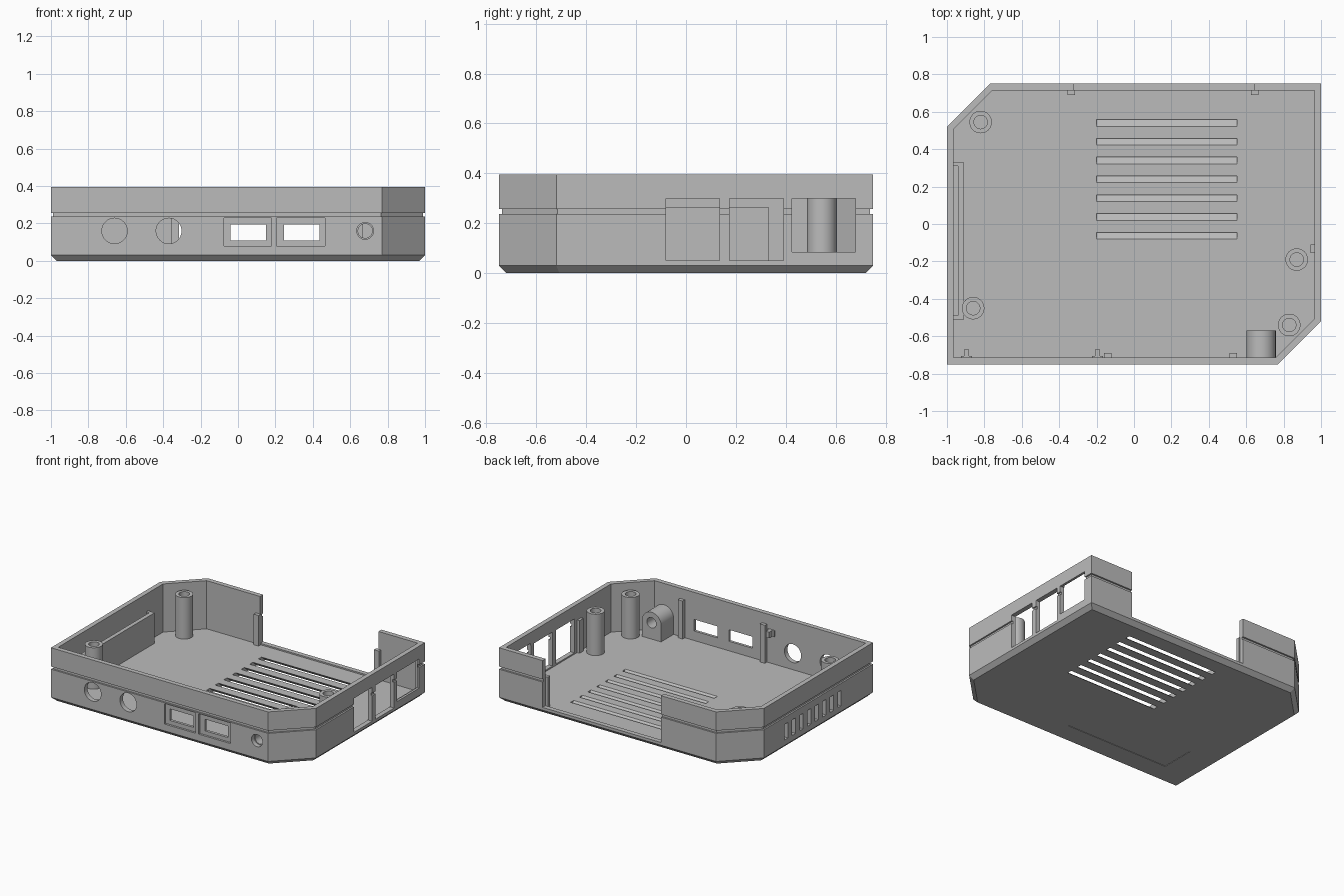
import bpy, bmesh, math

if "Cube" in bpy.data.objects:
    bpy.data.objects.remove(bpy.data.objects["Cube"])

grey = bpy.data.materials.new("plain_grey")
grey.diffuse_color = (0.5, 0.5, 0.5, 1)
grey.use_nodes = True
grey.node_tree.nodes["Principled BSDF"].inputs["Base Color"].default_value = grey.diffuse_color

H, FLOOR, WALL = 0.395, 0.04, 0.035


def finish(name, bm):
    bmesh.ops.recalc_face_normals(bm, faces=bm.faces)
    me = bpy.data.meshes.new(name)
    bm.to_mesh(me)
    bm.free()
    me.materials.append(grey)
    ob = bpy.data.objects.new(name, me)
    bpy.context.collection.objects.link(ob)
    return ob


def loft(bm, rings):
    """Skin a stack of equal-sized rings and cap both ends."""
    vs = [[bm.verts.new(p) for p in r] for r in rings]
    n = len(vs[0])
    for a, b in zip(vs, vs[1:]):
        for i in range(n):
            j = (i + 1) % n
            bm.faces.new((a[i], a[j], b[j], b[i]))
    bm.faces.new(vs[0])
    bm.faces.new(vs[-1])


def prism(bm, pts, axis, lo, hi):
    """Extrude a 2D profile along an axis."""
    def at(p, d):
        return {"x": (d, p[0], p[1]), "y": (p[0], d, p[1]), "z": (p[0], p[1], d)}[axis]
    loft(bm, [[at(p, lo) for p in pts], [at(p, hi) for p in pts]])


def box(bm, x0, x1, y0, y1, z0, z1):
    prism(bm, [(x0, y0), (x1, y0), (x1, y1), (x0, y1)], "z", z0, z1)


def circle(cx, cy, r, n=32, start=0.0, sweep=2 * math.pi):
    return [(cx + r * math.cos(start + sweep * i / n),
             cy + r * math.sin(start + sweep * i / n)) for i in range(n)]


def outline(z, d):
    """Case outline with two clipped corners, inset by d."""
    x, y, c = 1 - d, 0.75 - d, 0.23 - d * (2 - math.sqrt(2))
    return [(p, q, z) for p, q in ((-x, -y), (x - c, -y), (x, -y + c),
                                   (x, y), (-x + c, y), (-x, y - c))]


def cut(ob, bm):
    """Subtract a bmesh from an object for good."""
    cutter = finish("cutter", bm)
    cutter.hide_render = True
    m = ob.modifiers.new("cut", "BOOLEAN")
    m.operation, m.solver, m.object = "DIFFERENCE", "EXACT", cutter
    bpy.context.view_layer.update()
    me = bpy.data.meshes.new_from_object(ob.evaluated_get(bpy.context.evaluated_depsgraph_get()))
    ob.modifiers.clear()
    ob.data = me
    me.materials.clear()
    me.materials.append(grey)
    bpy.data.objects.remove(cutter)


# Tray: chamfered base, outer seam groove, hollow inside
bm = bmesh.new()
loft(bm, [outline(z, d) for z, d in (
    (0, 0.03), (0.03, 0), (0.237, 0), (0.237, 0.012), (0.257, 0.012),
    (0.257, 0), (H, 0), (H, WALL), (FLOOR, WALL))])
tray = finish("tray", bm)

# Main openings
bm = bmesh.new()
box(bm, -0.32, 0.645, 0.69, 0.8, 0.05, 0.5)                  # rear gap
for y0, y1, z0 in ((-0.08, 0.135, 0.05), (0.175, 0.39, 0.05), (0.425, 0.68, 0.085)):
    box(bm, 0.94, 1.1, y0, y1, z0, 0.30)                      # side ports
for x0, x1 in ((-0.075, 0.18), (0.205, 0.465)):
    box(bm, x0, x1, -0.8, -0.735, 0.08, 0.23)                 # port recesses
for x, r in ((-0.66, 0.068), (-0.37, 0.068), (0.68, 0.045)):
    prism(bm, circle(x, 0.16, r), "y", -0.8, -0.7)            # round holes
for k in range(8):
    y = 0.26 - 0.0885 * k
    box(bm, -1.1, -0.95, y - 0.02, y + 0.02, 0.07, 0.185)     # side vents
for k in range(7):
    y = 0.54 - 0.1005 * k                                     # slanted floor louvres
    prism(bm, [(y - 0.030, 0.05), (y + 0.006, 0.05),
               (y + 0.080, -0.01), (y + 0.044, -0.01)], "x", -0.2, 0.55)
box(bm, -0.75, 0.10, -0.57, -0.31, -0.05, 0.003)              # underside label recess
cut(tray, bm)

# Inner port windows and the thinned wall behind the last side port
bm = bmesh.new()
for x0, x1 in ((-0.04, 0.15), (0.245, 0.435)):
    box(bm, x0, x1, -0.8, -0.7, 0.11, 0.195)
box(bm, 0.94, 0.983, 0.43, 0.69, 0.075, 0.315)
cut(tray, bm)

# Screw posts with blind holes
for i, (x, y) in enumerate(((-0.82, 0.545), (-0.86, -0.45), (0.87, -0.19), (0.83, -0.54))):
    bm = bmesh.new()
    loft(bm, [[(p, q, z) for p, q in circle(x, y, r)] for r, z in (
        (0.06, FLOOR - 0.005), (0.06, 0.345), (0.036, 0.345), (0.036, 0.10))])
    finish(f"screw_post_{i + 1}", bm)

# Arched jack housing with a bore
bm = bmesh.new()
arch = circle(0.68, 0.16, 0.078, 24, 0, math.pi) + [(0.602, 0.16), (0.602, 0.035), (0.758, 0.035)]
prism(bm, arch, "y", -0.717, -0.57)
jack = finish("jack_housing", bm)
bm = bmesh.new()
prism(bm, circle(0.68, 0.16, 0.038), "y", -0.8, -0.5)
cut(jack, bm)

# Pocket wall behind the side vents
bm = bmesh.new()
pocket = [(-0.967, -0.51), (-0.91, -0.51), (-0.91, 0.33), (-0.967, 0.33),
          (-0.967, 0.31), (-0.94, 0.31), (-0.94, -0.49), (-0.967, -0.49)]
prism(bm, pocket, "z", FLOOR - 0.005, 0.265)
finish("vent_pocket", bm)

# Slim ribs along the walls: x0, x1, y0, y1, top
ribs = ((-0.16, -0.12, -0.717, -0.69, 0.32), (0.51, 0.55, -0.717, -0.69, 0.32),
        (0.945, 0.967, -0.155, -0.11, 0.28), (-0.355, -0.315, 0.69, 0.717, 0.265),
        (0.625, 0.665, 0.69, 0.717, 0.265))
for i, (x0, x1, y0, y1, top) in enumerate(ribs):
    bm = bmesh.new()
    box(bm, x0, x1, y0, y1, FLOOR - 0.005, top)
    finish(f"wall_rib_{i + 1}", bm)

# Small T-shaped cable hooks on the front wall
for i, x in enumerate((-0.895, -0.195)):
    bm = bmesh.new()
    prism(bm, [(x - 0.03, -0.717), (x + 0.03, -0.717), (x + 0.03, -0.705), (x + 0.013, -0.705),
               (x + 0.013, -0.67), (x - 0.013, -0.67), (x - 0.013, -0.705), (x - 0.03, -0.705)],
          "z", 0.245, 0.29)
    finish(f"cable_hook_{i + 1}", bm)

# Smooth the round parts, keep edges sharp
for ob in bpy.data.objects:
    ob.select_set(True)
    bpy.context.view_layer.objects.active = ob
bpy.ops.object.shade_smooth_by_angle(angle=math.radians(25))
